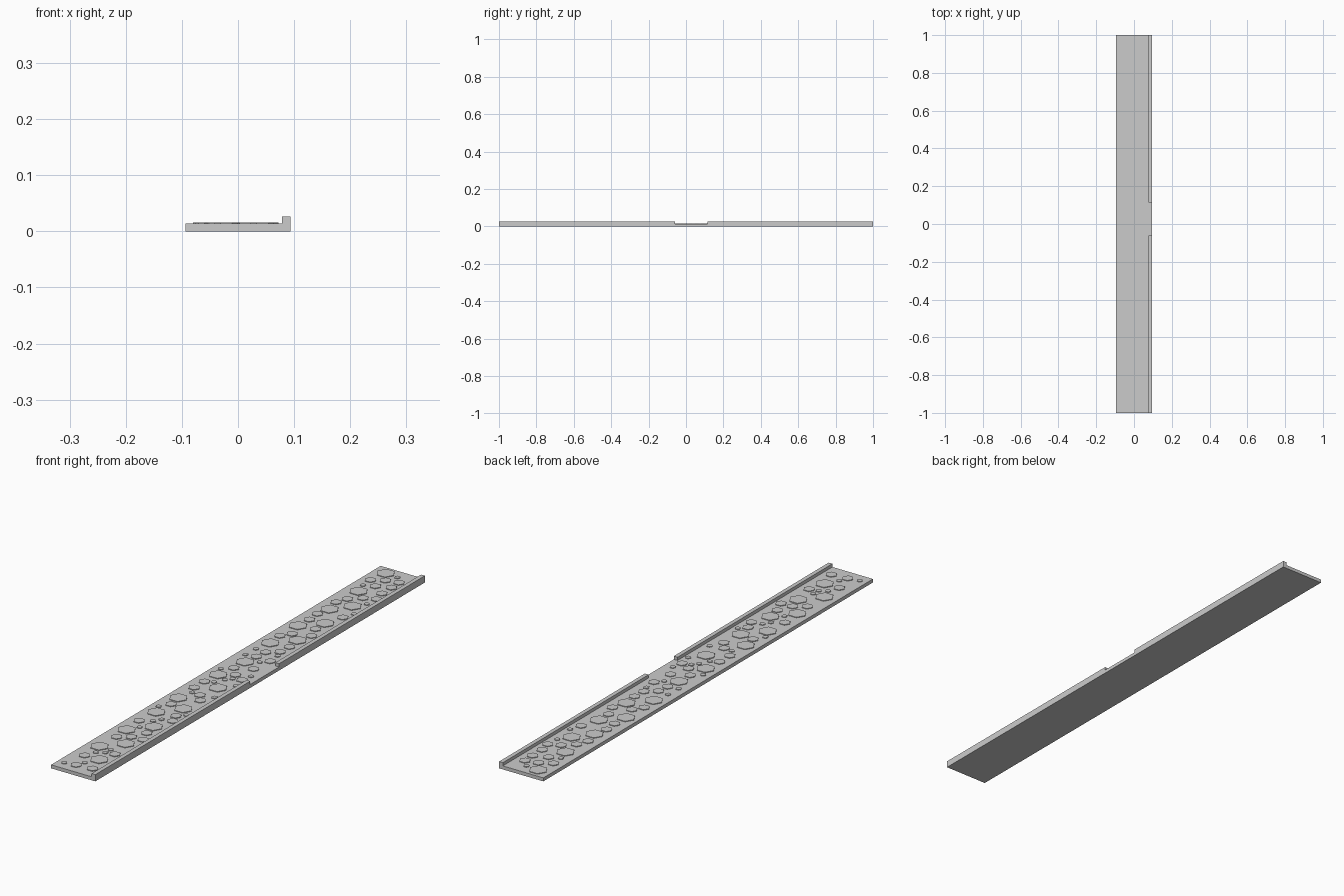
import bpy, bmesh, math, random

if "Cube" in bpy.data.objects:
    bpy.data.objects.remove(bpy.data.objects["Cube"])

random.seed(4)
HALF_W, TOP, CURB_IN, CURB_TOP, BUMP_TOP = 0.094, 0.0135, 0.078, 0.026, 0.016


def make_object(name, bm):
    bmesh.ops.recalc_face_normals(bm, faces=bm.faces)
    mesh = bpy.data.meshes.new(name)
    bm.to_mesh(mesh)
    bm.free()
    obj = bpy.data.objects.new(name, mesh)
    bpy.context.collection.objects.link(obj)
    return obj


def box(name, x0, x1, y0, y1, z0, z1):
    bm = bmesh.new()
    bmesh.ops.create_cube(bm, size=1)
    for v in bm.verts:
        v.co = (x1 if v.co.x > 0 else x0,
                y1 if v.co.y > 0 else y0,
                z1 if v.co.z > 0 else z0)
    return make_object(name, bm)


# long flat walkway slab
box("slab", -HALF_W, HALF_W, -1, 1, 0, TOP)

# raised curb on the right, interrupted by a gap near the middle
box("curb_front", CURB_IN, HALF_W, -1, -0.06, TOP, CURB_TOP)
box("curb_back", CURB_IN, HALF_W, 0.115, 1, TOP, CURB_TOP)

# large hexagonal stones in two staggered rows: (x, y)
stones = [(-.043, .958), (-.036, .783), (-.034, .604), (-.046, .43),
          (-.044, .258), (-.026, .08), (-.042, -.06), (-.046, -.296),
          (-.042, -.436), (-.043, -.614), (-.042, -.78),
          (.017, .67), (.02, .5), (.022, .33), (.02, -.15), (.02, -.36),
          (.02, -.54), (.02, -.71), (.02, -.87)]
placed = [(x, y, 0.034) for x, y in stones]


# medium and small stones scattered into the free spaces
def scatter(radius, tries, limit):
    count = 0
    for _ in range(tries):
        x = random.uniform(-0.078 + radius, 0.073 - radius)
        y = random.uniform(-0.97, 0.96)
        if all(math.hypot(x - a, y - b) > radius + r + 0.002 for a, b, r in placed):
            placed.append((x, y, radius))
            count += 1
            if count == limit:
                break


scatter(0.021, 3000, 42)
scatter(0.011, 1500, 26)

bm = bmesh.new()
for x, y, r in placed:
    ring = [(x + r * math.cos(i * math.pi / 3), y + r * math.sin(i * math.pi / 3))
            for i in range(6)]
    low = [bm.verts.new((px, py, TOP)) for px, py in ring]
    high = [bm.verts.new((px, py, BUMP_TOP)) for px, py in ring]
    bm.faces.new(high)
    for i in range(6):
        j = (i + 1) % 6
        bm.faces.new((low[i], low[j], high[j], high[i]))
make_object("hexagon_stones", bm)
